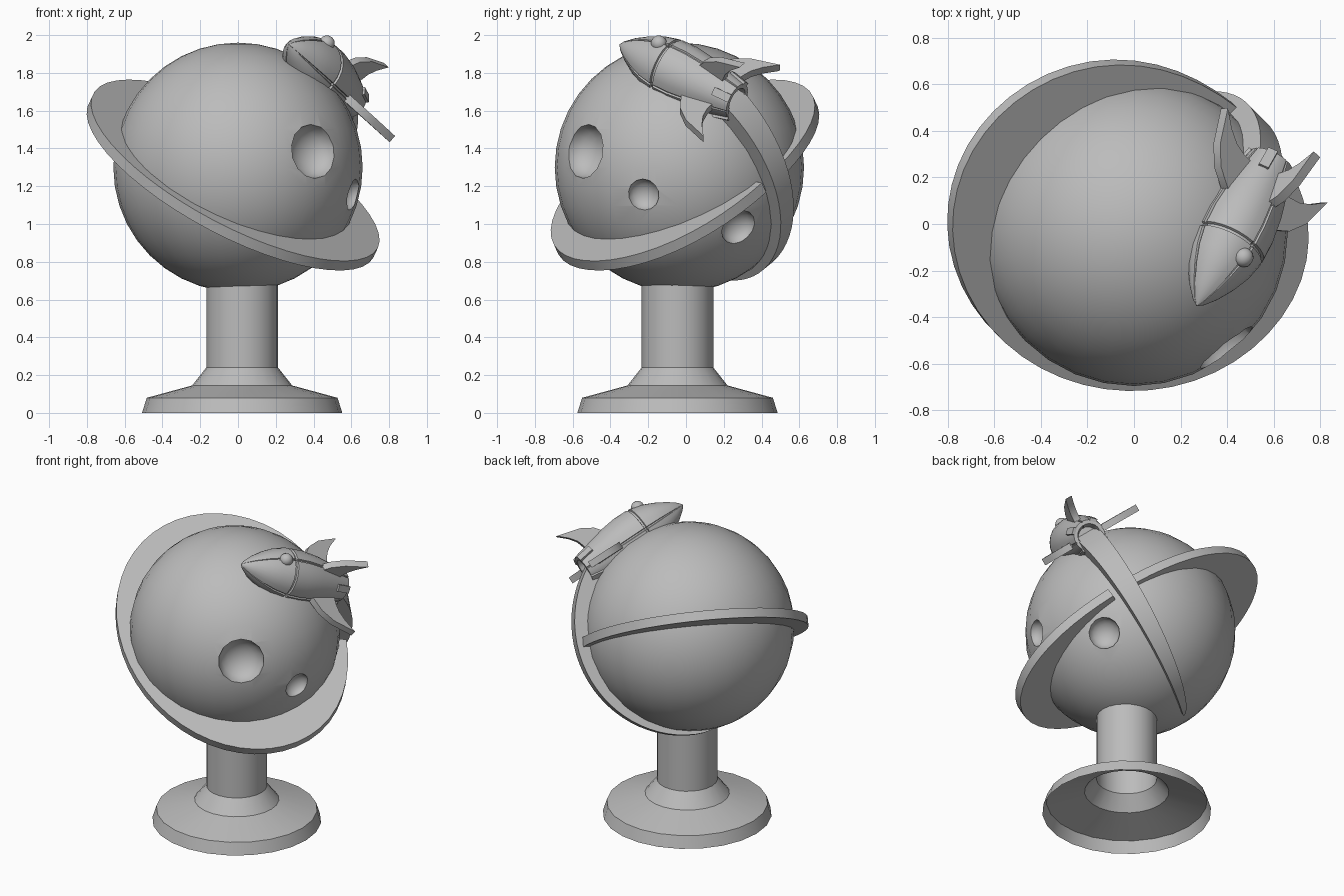
import bpy, bmesh
from math import sin, cos, pi, radians, sqrt
from mathutils import Vector, Matrix

cube = bpy.data.objects.get("Cube")
if cube:
    bpy.data.objects.remove(cube, do_unlink=True)

grey = bpy.data.materials.new("plain_grey")
grey.use_nodes = True
grey.diffuse_color = (0.5, 0.5, 0.5, 1)
grey.node_tree.nodes["Principled BSDF"].inputs["Base Color"].default_value = (0.5, 0.5, 0.5, 1)

GLOBE = Vector((0, -0.035, 1.3))
R = 0.66


def finish(name, bm, smooth=35, fix=True):
    if fix:
        bmesh.ops.recalc_face_normals(bm, faces=bm.faces[:])
    mesh = bpy.data.meshes.new(name)
    bm.to_mesh(mesh)
    bm.free()
    mesh.materials.append(grey)
    ob = bpy.data.objects.new(name, mesh)
    bpy.context.collection.objects.link(ob)
    shade(ob, smooth)
    return ob


def shade(ob, angle):
    bpy.ops.object.select_all(action='DESELECT')
    ob.select_set(True)
    bpy.context.view_layer.objects.active = ob
    bpy.ops.object.shade_smooth_by_angle(angle=radians(angle))


def loft(name, sections, closed=False, caps=True, smooth=35, matrix=None):
    """Skin a list of equal point loops."""
    bm = bmesh.new()
    rows = [[bm.verts.new(p) for p in s] for s in sections]
    n = len(rows[0])
    pairs = list(zip(rows, rows[1:])) + ([(rows[-1], rows[0])] if closed else [])
    for a, b in pairs:
        for i in range(n):
            j = (i + 1) % n
            bm.faces.new((a[i], a[j], b[j], b[i]))
    if caps:
        bm.faces.new(rows[0])
        bm.faces.new(rows[-1])
    if matrix:
        bm.transform(matrix)
    return finish(name, bm, smooth, caps)


def ball(name, matrix, seg, rings):
    bm = bmesh.new()
    bmesh.ops.create_uvsphere(bm, u_segments=seg, v_segments=rings, radius=1, matrix=matrix)
    return finish(name, bm)


# Hollow pedestal
profile = [(0.53, 0), (0.505, 0.08), (0.265, 0.145), (0.19, 0.24), (0.19, 0.72)]
turn = [2 * pi * i / 24 for i in range(24)]
loft("pedestal", [[(r * cos(a) + 0.022, r * sin(a) - 0.045, z) for a in turn]
                  for r, z in profile], caps=False)

# Globe with three craters
globe = ball("globe", Matrix.Translation(GLOBE) @ Matrix.Scale(R, 4), 32, 20)
craters = [((0.40, -0.50, 0.085), 0.145), ((0.61, -0.19, -0.145), 0.085),
           ((0.48, 0.315, -0.32), 0.1)]
for direction, r in craters:
    d = Vector(direction).normalized()
    place = (Matrix.Translation(GLOBE + d * sqrt(R * R - r * r))
             @ d.to_track_quat('Z', 'Y').to_matrix().to_4x4()
             @ Matrix.Diagonal((r, r, r * 0.75, 1)))
    cutter = ball("crater_cutter", place, 14, 10)
    cutter.hide_render = True
    mod = globe.modifiers.new("crater", 'BOOLEAN')
    mod.object = cutter
    mod.operation = 'DIFFERENCE'
    mod.solver = 'EXACT'
    bpy.context.view_layer.objects.active = globe
    bpy.ops.object.modifier_apply(modifier=mod.name)
    bpy.data.objects.remove(cutter, do_unlink=True)
shade(globe, 30)

# Tilted ring, open and narrowing where the trail crosses it
normal = Vector((0.46, -0.46, 1)).normalized()
sections = []
for i in range(49):
    a = radians(51 + 348 * i / 48)
    k = 1 - 0.07 * max(0, cos(a - pi / 4)) ** 4

    def rim(f, side):
        x, y = 0.77 * f * cos(a) - 0.02, 0.705 * f * sin(a)
        return Vector((x, y, 1.25 - 0.46 * x + 0.46 * y)) + normal * side
    sections.append([rim(k, -0.03), rim(k, 0.03), rim(0.7, 0.03), rim(0.7, -0.03)])
loft("ring", sections)

# Trail sweeping round the globe, thinning to a point
e1 = Vector((1, 1, 0)).normalized()
e2 = Vector((0.354, -0.354, 0.866))
across = e1.cross(e2)
sections = []
for i in range(29):
    t = i / 28
    a = radians(40 - 138 * t)
    k = (1 - t) ** 0.6 + 0.01
    out = e1 * cos(a) + e2 * sin(a)
    w = 0.08 * k
    sections.append([GLOBE + out * r + across * s for r, s in
                     [(R + 0.09 * k, -w), (R + 0.09 * k, w), (0.6, w), (0.6, -w)]])
loft("rocket_trail", sections)

# Rocket frame: local z runs from nose to tail, local x points off the globe
nose, tail = Vector((0.27, -0.35, 1.95)), Vector((0.59, 0.27, 1.65))
axis = (tail - nose).normalized()
L = (tail - nose).length
up = Vector((0.66, 0, 0.75))
up = (up - axis * up.dot(axis)).normalized()
side = axis.cross(up)
frame = Matrix.Translation(nose) @ Matrix((up, side, axis)).transposed().to_4x4()

# Rocket body with a seam round the waist and four seams along it
angles = []
for q in range(4):
    angles += [(q * pi / 2 + d, f) for d, f in [(-0.05, 1), (-0.03, 0.94), (0.03, 0.94), (0.05, 1)]]
    angles += [(q * pi / 2 + 0.05 + (pi / 2 - 0.1) * j / 6, 1) for j in range(1, 6)]
body = [(0, 0.004), (0.03, 0.03), (0.1, 0.07), (0.2, 0.113), (0.3, 0.145), (0.405, 0.163),
        (0.41, 0.153), (0.425, 0.153), (0.43, 0.165), (0.55, 0.166), (0.7, 0.152),
        (0.85, 0.127), (1, 0.1), (1, 0.075), (0.93, 0.06)]
loft("rocket_body", [[(r * f * cos(a), r * f * sin(a), s * L) for a, f in angles]
                     for s, r in body], matrix=frame)

# Swept fins, one per quarter turn
outline = [(-0.27, 0.1), (-0.25, 0.16), (-0.2, 0.24), (-0.12, 0.3), (0.03, 0.35),
           (-0.03, 0.28), (-0.065, 0.22), (-0.08, 0.16), (-0.08, 0.08)]
for q, (name, reach) in enumerate([("top_fin", 0.78), ("left_fin", 1),
                                   ("under_fin", 0.78), ("right_fin", 1)]):
    turned = frame @ Matrix.Rotation(q * pi / 2, 4, 'Z')
    loft(name, [[(r * reach, y, L + s) for s, r in outline] for y in (-0.022, 0.022)],
         matrix=turned)

# Small tail plates between the fins
for q in range(4):
    bm = bmesh.new()
    bmesh.ops.create_cube(bm, size=1, matrix=frame @ Matrix.Rotation(q * pi / 2 + pi / 4, 4, 'Z')
                          @ Matrix.Translation((0.112, 0, L - 0.045))
                          @ Matrix.Rotation(-0.22, 4, 'Y')
                          @ Matrix.Diagonal((0.02, 0.045, 0.1, 1)))
    finish("tail_plate", bm)

# Round porthole dome
ball("porthole", frame @ Matrix.Translation((0.142, 0, 0.33 * L)) @ Matrix.Scale(0.042, 4), 16, 10)
